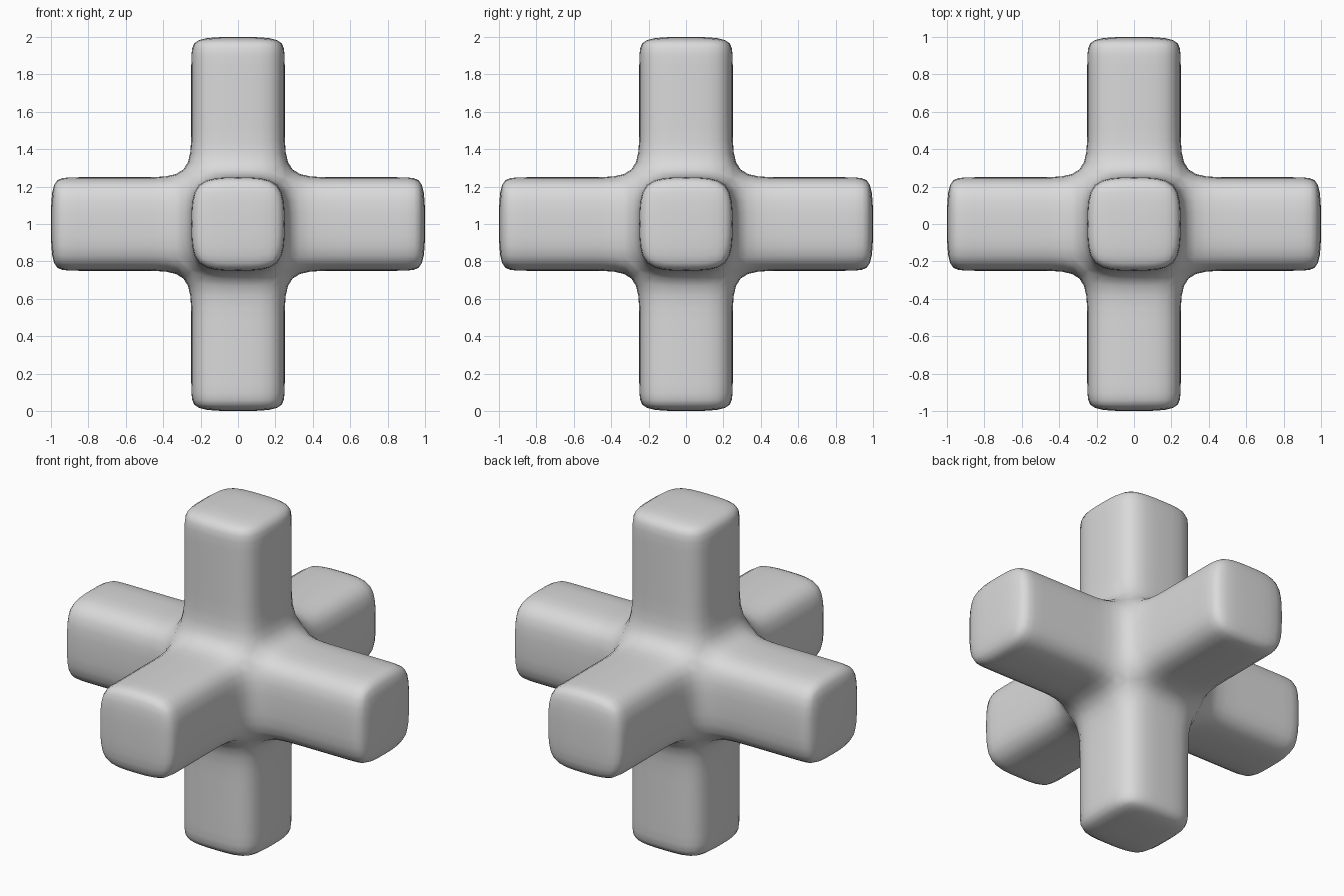
import bpy
import bmesh
from mathutils import Vector

if "Cube" in bpy.data.objects:
    bpy.data.objects.remove(bpy.data.objects["Cube"])

HALF = 0.25                 # half width of every arm
RINGS = (0.5, 0.9, 1.0)     # loop positions along each arm

bm = bmesh.new()

# Central hub: a cube with each side split in 2 x 2
bmesh.ops.create_cube(bm, size=2 * HALF)
bmesh.ops.subdivide_edges(bm, edges=bm.edges[:], cuts=1, use_grid_fill=True)


def is_hub_side(face, axis, sign):
    """True for the hub faces that look along the given direction."""
    c = face.calc_center_median()
    return (abs(c[axis] - sign * HALF) < 1e-4
            and all(abs(c[i]) < HALF - 1e-3 for i in range(3) if i != axis))


def grow_arm(axis, sign):
    """Extrude one side of the hub outwards, ring by ring."""
    faces = [f for f in bm.faces if is_hub_side(f, axis, sign)]
    for distance in RINGS:
        new = bmesh.ops.extrude_face_region(bm, geom=faces)["geom"]
        old = [f for f in faces if f.is_valid]
        if old:
            bmesh.ops.delete(bm, geom=old, context='FACES')
        for v in new:
            if isinstance(v, bmesh.types.BMVert):
                v.co[axis] = sign * distance
        faces = [f for f in new if isinstance(f, bmesh.types.BMFace)]


# Six arms, one along each direction
for axis in range(3):
    for sign in (-1, 1):
        grow_arm(axis, sign)

bmesh.ops.translate(bm, verts=bm.verts[:], vec=Vector((0, 0, 1)))
bmesh.ops.recalc_face_normals(bm, faces=bm.faces[:])
for f in bm.faces:
    f.smooth = True

mesh = bpy.data.meshes.new("six_arm_cross")
bm.to_mesh(mesh)
bm.free()

cross = bpy.data.objects.new("six_arm_cross", mesh)
bpy.context.collection.objects.link(cross)

# Plain grey surface
grey = bpy.data.materials.new("light_grey")
grey.diffuse_color = (0.7, 0.7, 0.7, 1)
grey.use_nodes = True
grey.node_tree.nodes["Principled BSDF"].inputs["Base Color"].default_value = grey.diffuse_color
mesh.materials.append(grey)

# Soft rounding of ends, edges and joints
soften = cross.modifiers.new("soften", 'SUBSURF')
soften.levels = soften.render_levels = 2
